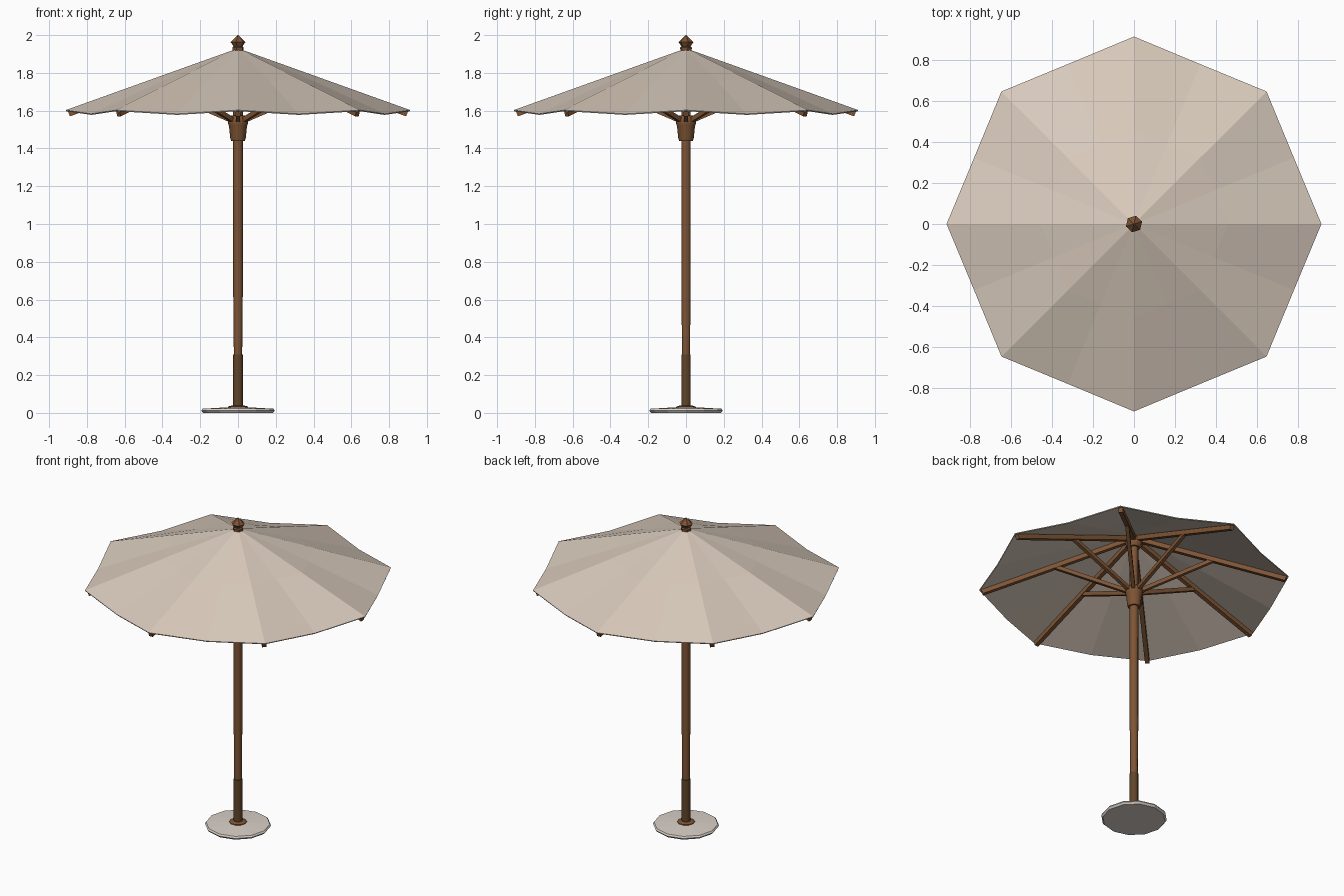
import bpy, bmesh, math
from mathutils import Vector

if "Cube" in bpy.data.objects:
    bpy.data.objects.remove(bpy.data.objects["Cube"])


def material(name, rgb):
    m = bpy.data.materials.new(name)
    m.diffuse_color = (*rgb, 1)
    m.use_nodes = True
    m.node_tree.nodes["Principled BSDF"].inputs["Base Color"].default_value = m.diffuse_color
    return m


canvas = material("beige canvas", (0.69, 0.59, 0.50))
wood = material("brown wood", (0.21, 0.09, 0.035))
dark_wood = material("dark wood", (0.12, 0.06, 0.022))
stone = material("pale stone", (0.70, 0.64, 0.58))


def make(name, bm, mat, smooth=False):
    bmesh.ops.recalc_face_normals(bm, faces=bm.faces)
    me = bpy.data.meshes.new(name)
    bm.to_mesh(me)
    bm.free()
    me.materials.append(mat)
    ob = bpy.data.objects.new(name, me)
    bpy.context.collection.objects.link(ob)
    if smooth:
        bpy.ops.object.select_all(action='DESELECT')
        ob.select_set(True)
        bpy.context.view_layer.objects.active = ob
        bpy.ops.object.shade_smooth_by_angle(angle=math.radians(50))
    return ob


def lathe(name, profile, sides, mat, smooth=False, turn=0.0):
    """Closed solid of revolution from (radius, z) points."""
    bm = bmesh.new()
    rings = [[bm.verts.new((r * math.cos(turn + math.tau * i / sides),
                            r * math.sin(turn + math.tau * i / sides), z))
              for i in range(sides)] for r, z in profile]
    for a, b in zip(rings, rings[1:]):
        for i in range(sides):
            j = (i + 1) % sides
            bm.faces.new((a[i], a[j], b[j], b[i]))
    bm.faces.new(rings[0])
    bm.faces.new(rings[-1])
    return make(name, bm, mat, smooth)


def beam(name, a, b, width, height, angle, mat):
    """Rectangular bar between two (radius, z) points, turned about z."""
    bm = bmesh.new()
    a, b = Vector((a[0], 0, a[1])), Vector((b[0], 0, b[1]))
    d = (b - a).normalized()
    side, up = Vector((0, width / 2, 0)), d.cross(Vector((0, -1, 0))) * height / 2
    ends = [[bm.verts.new(p + side * s + up * t)
             for s, t in ((-1, -1), (1, -1), (1, 1), (-1, 1))] for p in (a, b)]
    for i in range(4):
        j = (i + 1) % 4
        bm.faces.new((ends[0][i], ends[0][j], ends[1][j], ends[1][i]))
    bm.faces.new(ends[0])
    bm.faces.new(ends[1])
    ob = make(name, bm, mat)
    ob.rotation_euler.z = angle
    return ob


# Base plate and its collar
lathe("base_plate", [(0.185, 0.0), (0.195, 0.012), (0.188, 0.022), (0.05, 0.03)], 12, stone)
lathe("base_collar", [(0.052, 0.024), (0.052, 0.034), (0.03, 0.04)], 10, wood)

# Pole with a darker lower sleeve
lathe("lower_sleeve", [(0.026, 0.02), (0.026, 0.31)], 10, dark_wood, True)
lathe("pole", [(0.022, 0.30), (0.026, 0.7), (0.026, 1.2), (0.025, 1.93)], 10, wood, True)

# Sliding hub and top crown that hold the struts and ribs
lathe("sliding_hub", [(0.036, 1.44), (0.041, 1.455), (0.048, 1.52), (0.052, 1.53),
                      (0.052, 1.555), (0.035, 1.575)], 12, wood, True)
lathe("top_crown", [(0.035, 1.84), (0.05, 1.86), (0.045, 1.895)], 12, wood, True)

# Eight ribs and struts
for k in range(8):
    t = k * math.pi / 4
    beam(f"rib_{k + 1}", (0.03, 1.893), (0.895, 1.583), 0.026, 0.028, t, wood)
    beam(f"strut_{k + 1}", (0.04, 1.55), (0.46, 1.732), 0.022, 0.024, t, wood)

# Canopy: ridges on the ribs, panels sagging slightly between them
bm = bmesh.new()
rows = []
for f in (0.03, 0.5, 1.0):
    row = []
    for i in range(16):
        t = i * math.pi / 8
        ridge = i % 2 == 0
        r = f * (0.912 if ridge else 0.842)
        z = 1.93 - 0.327 * f - (0 if ridge else 0.02 * f * f)
        row.append(bm.verts.new((r * math.cos(t), r * math.sin(t), z)))
    rows.append(row)
for a, b in zip(rows, rows[1:]):
    for i in range(16):
        j = (i + 1) % 16
        bm.faces.new((a[i], b[i], b[j], a[j]))
bm.faces.new(rows[0])
canopy = make("canopy", bm, canvas)
sol = canopy.modifiers.new("cloth_thickness", 'SOLIDIFY')
sol.thickness = 0.006
sol.offset = -1

# Faceted finial
lathe("finial", [(0.03, 1.915), (0.032, 1.935), (0.024, 1.94), (0.041, 1.963), (0.002, 2.0)],
      6, wood, turn=0.3)
